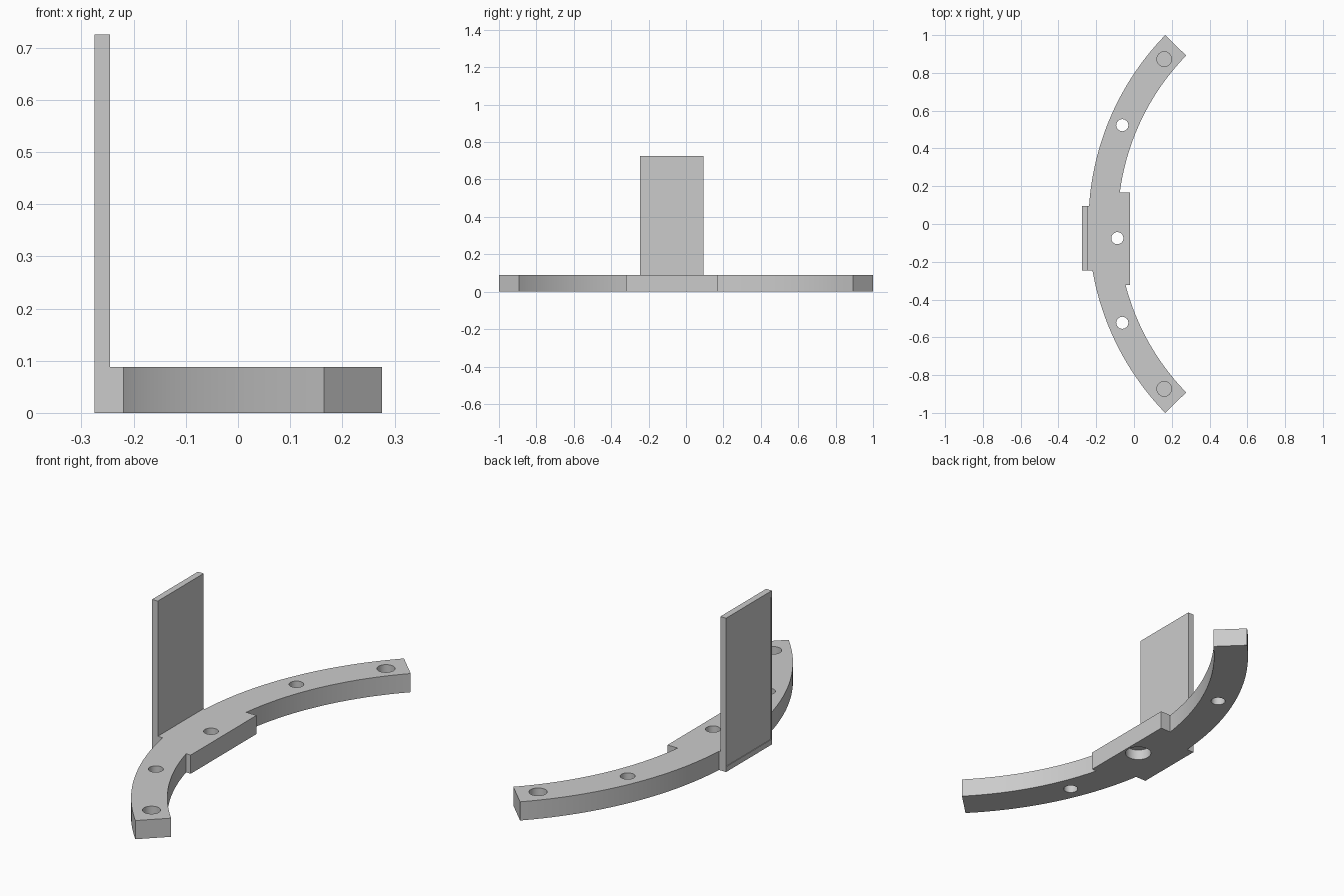
import bpy, bmesh
from math import sin, cos, asin, atan2

cube = bpy.data.objects.get("Cube")
if cube:
    bpy.data.objects.remove(cube, do_unlink=True)

grey = bpy.data.materials.new("plain grey")
grey.use_nodes = True
grey.diffuse_color = (0.6, 0.6, 0.6, 1)
grey.node_tree.nodes["Principled BSDF"].inputs["Base Color"].default_value = (0.6, 0.6, 0.6, 1)

CENTRE_X, R_OUT, R_IN, HEIGHT = 1.193, 1.434, 1.279, 0.088
END = atan2(1, 1.028)
PLATE_Y, BLOCK_Y = (-0.247, 0.094), (-0.322, 0.168)
PLATE_X, BLOCK_X = (-0.275, -0.245), -0.021


def arc(radius, start, end, steps=28):
    """Points on the curved bar, with angles measured from the -x direction."""
    angles = [start + (end - start) * i / steps for i in range(steps + 1)]
    return [(CENTRE_X - radius * cos(a), radius * sin(a)) for a in angles]


def prism(name, points, z0, z1):
    """Extrude a flat outline from z0 up to z1."""
    bm = bmesh.new()
    face = bm.faces.new([bm.verts.new((x, y, z0)) for x, y in points])
    top = bmesh.ops.extrude_face_region(bm, geom=[face])
    verts = [v for v in top["geom"] if isinstance(v, bmesh.types.BMVert)]
    bmesh.ops.translate(bm, verts=verts, vec=(0, 0, z1 - z0))
    bmesh.ops.recalc_face_normals(bm, faces=bm.faces)
    mesh = bpy.data.meshes.new(name)
    bm.to_mesh(mesh)
    bm.free()
    mesh.materials.append(grey)
    obj = bpy.data.objects.new(name, mesh)
    bpy.context.collection.objects.link(obj)
    return obj


def box(name, xs, ys, z0, z1):
    (a, b), (c, d) = xs, ys
    return prism(name, [(a, c), (b, c), (b, d), (a, d)], z0, z1)


def disc(name, x, y, r, z0, z1, sides=32):
    turn = 2 * 3.14159265 / sides
    return prism(name, [(x + r * cos(i * turn), y + r * sin(i * turn)) for i in range(sides)], z0, z1)


def cut(target, cutter):
    mod = target.modifiers.new("cut", "BOOLEAN")
    mod.operation, mod.solver, mod.object = "DIFFERENCE", "EXACT", cutter
    bpy.ops.object.select_all(action="DESELECT")
    bpy.context.view_layer.objects.active = target
    target.select_set(True)
    bpy.ops.object.modifier_apply(modifier=mod.name)
    bpy.data.objects.remove(cutter, do_unlink=True)


# Curved bar with the mounting flat outside and the thickened block inside
outline = arc(R_OUT, END, asin(PLATE_Y[1] / R_OUT))
outline += [(PLATE_X[1], y) for y in reversed(PLATE_Y)]
outline += arc(R_OUT, asin(PLATE_Y[0] / R_OUT), -END)
outline += arc(R_IN, -END, asin(BLOCK_Y[0] / R_IN))
outline += [(BLOCK_X, y) for y in BLOCK_Y]
outline += arc(R_IN, asin(BLOCK_Y[1] / R_IN), END)
bar = prism("curved_bar", outline, 0, HEIGHT)

# Blind end holes and through holes, mirrored along the bar
for side in (-1, 1):
    cut(bar, disc("end_hole", 0.16, side * 0.873, 0.039, 0.03, 0.2))
    cut(bar, disc("bar_hole", -0.062, side * 0.523, 0.032, -0.1, 0.2))

# Central hole, wider underneath
cut(bar, disc("centre_hole", -0.088, -0.075, 0.032, -0.1, 0.2))
cut(bar, disc("centre_counterbore", -0.088, -0.075, 0.058, -0.1, 0.05))

# Upright plate with a very shallow recess on its outer face
plate = box("upright_plate", PLATE_X, PLATE_Y, 0, 0.725)
cut(plate, box("plate_recess", (-0.4, PLATE_X[0] + 0.003),
               (PLATE_Y[0] + 0.006, PLATE_Y[1] - 0.006), 0.025, 0.695))

# Smooth the curves, keep the edges sharp
for obj in (bar, plate):
    bpy.ops.object.select_all(action="DESELECT")
    bpy.context.view_layer.objects.active = obj
    obj.select_set(True)
    bpy.ops.object.shade_smooth_by_angle(angle=0.5)
